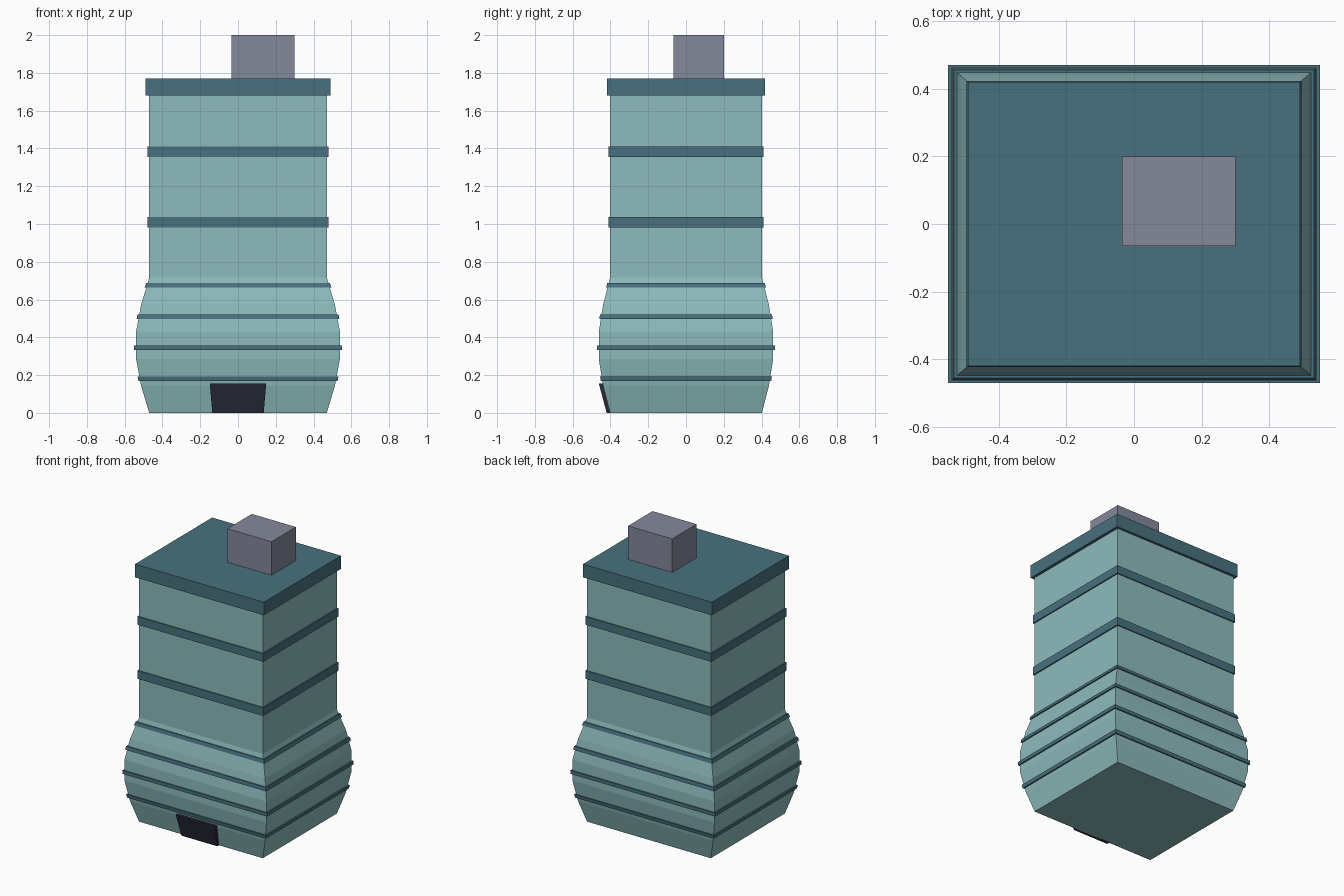
import bpy, bmesh, math

if "Cube" in bpy.data.objects:
    bpy.data.objects.remove(bpy.data.objects["Cube"])

HX, HY = 0.47, 0.402          # half size of the straight tower
BULGE_H, STEPS = 0.716, 5     # height and segments of the bulging base
TOP = 1.72


def material(name, rgb):
    m = bpy.data.materials.new(name)
    m.diffuse_color = (*rgb, 1)
    m.use_nodes = True
    m.node_tree.nodes["Principled BSDF"].inputs["Base Color"].default_value = m.diffuse_color
    return m


WALL = material("teal_wall", (0.27, 0.50, 0.51))
TRIM = material("dark_teal_trim", (0.065, 0.165, 0.21))
GREY = material("roof_grey", (0.23, 0.25, 0.33))
DARK = material("door_dark", (0.023, 0.023, 0.042))


def bulge(z):
    """Plan scale at height z, faceted like the wall itself."""
    t = min(max(z / BULGE_H, 0), 1) * STEPS
    i = min(int(t), STEPS - 1)
    a, b = (0.156 * math.sin(math.pi * k / STEPS) for k in (i, i + 1))
    return 1 + a + (b - a) * (t - i)


def loft(name, sections, mat):
    """Skin a stack of rectangles given as (x0, x1, y0, y1, z)."""
    bm = bmesh.new()
    rings = [[bm.verts.new(p) for p in
              ((x0, y0, z), (x1, y0, z), (x1, y1, z), (x0, y1, z))]
             for x0, x1, y0, y1, z in sections]
    bm.faces.new(rings[0][::-1])
    bm.faces.new(rings[-1])
    for lo, hi in zip(rings, rings[1:]):
        for k in range(4):
            n = (k + 1) % 4
            bm.faces.new((lo[k], lo[n], hi[n], hi[k]))
    bmesh.ops.recalc_face_normals(bm, faces=bm.faces)
    me = bpy.data.meshes.new(name)
    bm.to_mesh(me)
    bm.free()
    me.materials.append(mat)
    ob = bpy.data.objects.new(name, me)
    bpy.context.collection.objects.link(ob)
    return ob


def plan(z, grow=1.0):
    s = bulge(z) * grow
    return (-HX * s, HX * s, -HY * s, HY * s, z)


# Tower wall with bulging lower storeys
levels = [BULGE_H * k / STEPS for k in range(STEPS + 1)] + [TOP]
loft("tower_wall", [plan(z) for z in levels], WALL)

# Thin bands on the bulge, wider bands on the shaft
for i, z in enumerate((0.18, 0.345, 0.51, 0.675)):
    loft(f"lower_band_{i + 1}", [plan(z - 0.012, 1.018), plan(z + 0.012, 1.018)], TRIM)
for i, z in enumerate((1.01, 1.382)):
    loft(f"upper_band_{i + 1}", [plan(z - 0.028, 1.018), plan(z + 0.028, 1.018)], TRIM)

# Roof slab
loft("roof_slab", [plan(1.68, 1.042), plan(1.77, 1.042)], TRIM)

# Rooftop box
loft("rooftop_box", [(-0.035, 0.30, -0.065, 0.20, z) for z in (1.77, 2.0)], GREY)

# Door leaning with the wall
loft("door", [(-0.136 * bulge(z), 0.136 * bulge(z),
               -0.42 * bulge(z), -0.395 * bulge(z), z)
              for z in (0, 0.143, 0.155)], DARK)
